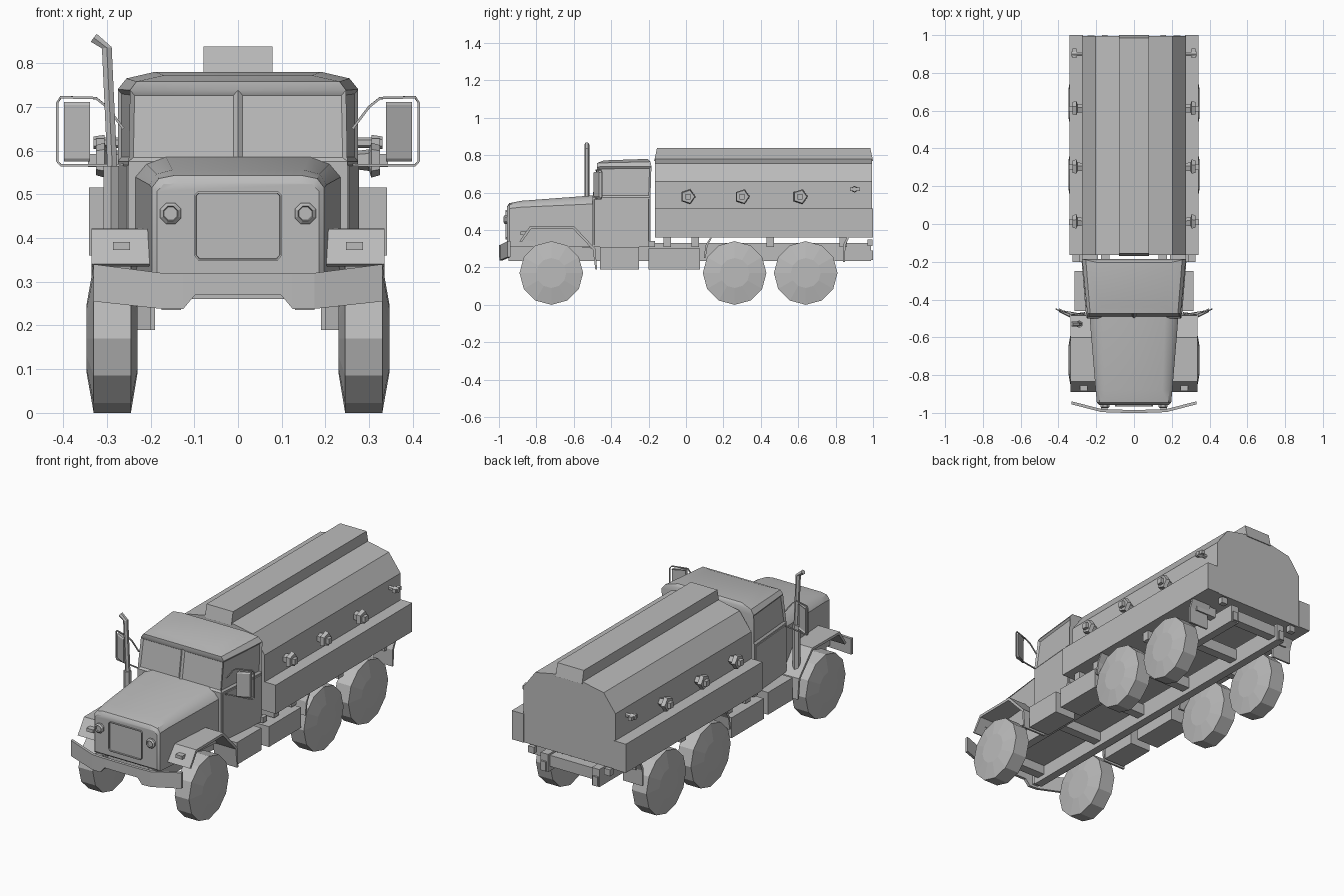
import bpy, bmesh, math
from mathutils import Vector, Matrix

if "Cube" in bpy.data.objects:
    bpy.data.objects.remove(bpy.data.objects["Cube"], do_unlink=True)

grey = bpy.data.materials.new("plain_grey")
grey.use_nodes = True
GREY = (0.5, 0.5, 0.5, 1)
grey.diffuse_color = GREY
grey.node_tree.nodes["Principled BSDF"].inputs["Base Color"].default_value = GREY


def finish(name, bm, mirror=False, smooth=False):
    bmesh.ops.recalc_face_normals(bm, faces=bm.faces)
    me = bpy.data.meshes.new(name)
    bm.to_mesh(me)
    bm.free()
    me.materials.append(grey)
    ob = bpy.data.objects.new(name, me)
    bpy.context.scene.collection.objects.link(ob)
    if mirror:
        m = ob.modifiers.new("Mirror", 'MIRROR')
        m.use_mirror_merge = False
    if smooth:
        bpy.ops.object.select_all(action='DESELECT')
        ob.select_set(True)
        bpy.context.view_layer.objects.active = ob
        bpy.ops.object.shade_smooth_by_angle(angle=math.radians(35))
    return ob


def loft_bm(rings):
    """Skin closed rings of equal length and cap both ends."""
    bm = bmesh.new()
    vs = [[bm.verts.new(p) for p in r] for r in rings]
    n = len(rings[0])
    for a, b in zip(vs, vs[1:]):
        for i in range(n):
            j = (i + 1) % n
            bm.faces.new((a[i], a[j], b[j], b[i]))
    bm.faces.new(vs[0])
    bm.faces.new(vs[-1])
    return bm


def box(name, lo, hi, mirror=False):
    rings = [[(lo[0], lo[1], z), (hi[0], lo[1], z), (hi[0], hi[1], z), (lo[0], hi[1], z)]
             for z in (lo[2], hi[2])]
    return finish(name, loft_bm(rings), mirror)


def side_prism(name, pts, x0, x1, mirror=True):
    """Extrude a (y, z) outline across x."""
    return finish(name, loft_bm([[(x, y, z) for y, z in pts] for x in (x0, x1)]), mirror)


def both(half):
    """Complete a half outline of (x, z) points."""
    return half + [(-x, z) for x, z in reversed(half)]


def lathe_x(name, profile, y, z, sides, mirror=True, turn=0.0):
    """Stack polygonal rings of (x, radius) along x."""
    ang = [turn + 2 * math.pi * i / sides for i in range(sides)]
    rings = [[(x, y + r * math.sin(a), z + r * math.cos(a)) for a in ang] for x, r in profile]
    return finish(name, loft_bm(rings), mirror)


def tube(name, pts, radius, sides=4, mirror=False):
    """Polygonal pipe along a path, with mitred corners."""
    P = [Vector(p) for p in pts]
    rings = []
    for i, p in enumerate(P):
        d = (P[min(i + 1, len(P) - 1)] - P[max(i - 1, 0)]).normalized()
        u = d.cross(Vector((0, 1, 0))).normalized()
        v = d.cross(u)
        rings.append([p + radius * (u * math.cos(a) + v * math.sin(a)) for a in
                      [math.pi / sides + 2 * math.pi * k / sides for k in range(sides)]])
    return finish(name, loft_bm(rings), mirror)


# Wheels
for label, y in (("front", -0.72), ("middle", 0.26), ("rear", 0.64)):
    lathe_x(label + "_wheels", [(0.23, 0.08), (0.245, 0.17), (0.33, 0.17), (0.346, 0.08)], y, 0.17, 12)

# Chassis
box("frame_rails", (0.13, -0.95, 0.235), (0.175, 0.99, 0.33), True)
for i, y in enumerate((-0.9, -0.45, -0.1, 0.26, 0.64, 0.95)):
    box(f"crossmember_{i}", (-0.13, y - 0.025, 0.26), (0.13, y + 0.025, 0.32))
for i, y in enumerate((-0.1, 0.05, 0.45, 0.84)):
    box(f"tank_bearer_{i}", (0.17, y - 0.02, 0.31), (0.3, y + 0.02, 0.365), True)
box("fuel_tanks", (0.19, -0.2, 0.19), (0.325, 0.075, 0.3), True)
box("step_boxes", (0.19, -0.46, 0.19), (0.315, -0.25, 0.31), True)

# Tank body, roof walkway and side lockers
section = both([(0.08, 0.78), (0.205, 0.755), (0.275, 0.66), (0.275, 0.36)])
finish("tank_body", loft_bm([[(x, y, z) for x, z in section] for y in (-0.165, 0.995)]))
side_prism("roof_walkway", [(-0.17, 0.77), (-0.155, 0.838), (0.985, 0.838), (1, 0.77)], -0.079, 0.079, False)
box("side_lockers", (0.27, -0.165, 0.36), (0.341, 1, 0.515), True)

# Valves on the tank sides
for i, y in enumerate((0.01, 0.3, 0.61)):
    lathe_x(f"valve_cap_{i}", [(0.27, 0.022), (0.3, 0.026), (0.305, 0.042), (0.325, 0.036)], y, 0.578, 5,
            turn=math.pi / 2)
    box(f"valve_stem_{i}", (0.315, y - 0.014, 0.562), (0.343, y + 0.014, 0.592), True)
lathe_x("rear_valve", [(0.27, 0.012), (0.305, 0.012), (0.305, 0.018), (0.33, 0.014)], 0.9, 0.618, 6)
box("rear_valve_spout", (0.305, 0.878, 0.608), (0.325, 0.93, 0.628), True)

# Mud flaps and tail lights
side_prism("middle_mud_flaps", [(0.13, 0.36), (0.105, 0.32), (0.095, 0.25), (0.105, 0.25), (0.115, 0.315), (0.14, 0.36)],
           0.22, 0.335)
side_prism("rear_mud_flaps", [(0.86, 0.36), (0.84, 0.32), (0.84, 0.23), (0.85, 0.23), (0.852, 0.315), (0.872, 0.36)],
           0.22, 0.335)
box("tail_lights", (0.21, 0.97, 0.315), (0.245, 0.998, 0.35), True)
box("rear_hooks", (0.14, 0.95, 0.24), (0.17, 1, 0.29), True)


# Cab: rings of front (y, half width, z) and back (y, half width, z)
def cab_ring(f, b):
    return [(-f[1], f[0], f[2]), (f[1], f[0], f[2]), (b[1], b[0], b[2]), (-b[1], b[0], b[2])]


bm = loft_bm([
    cab_ring((-0.5, 0.25, 0.31), (-0.19, 0.275, 0.31)),
    cab_ring((-0.5, 0.25, 0.575), (-0.19, 0.275, 0.575)),
    cab_ring((-0.475, 0.247, 0.738), (-0.185, 0.275, 0.74)),
    cab_ring((-0.475, 0.232, 0.758), (-0.19, 0.255, 0.765)),
    cab_ring((-0.44, 0.17, 0.772), (-0.205, 0.19, 0.78)),
])
bmesh.ops.recalc_face_normals(bm, faces=bm.faces)
front = [f for f in bm.faces if f.normal.y < -0.9 and 0.6 < f.calc_center_median().z < 0.72]
edges = {e for f in front for e in f.edges}
bmesh.ops.bisect_plane(bm, geom=front + list(edges) + list({v for f in front for v in f.verts}),
                       plane_co=(0, 0, 0), plane_no=(1, 0, 0))
bmesh.ops.recalc_face_normals(bm, faces=bm.faces)
panes = [f for f in bm.faces if 0.6 < f.calc_center_median().z < 0.72 and f.normal.y < 0.5]
bmesh.ops.inset_individual(bm, faces=panes, thickness=0.015, depth=-0.008)
doors = [f for f in bm.faces if f.calc_center_median().z < 0.5 and abs(f.normal.x) > 0.9]
bmesh.ops.inset_individual(bm, faces=doors, thickness=0.012, depth=0)
bmesh.ops.inset_individual(bm, faces=doors, thickness=0.002, depth=0.003)
finish("cab", bm, smooth=True)
box("cab_rear_mounts", (0.27, -0.2, 0.31), (0.29, -0.165, 0.34), True)


# Hood: (y, top half width, top z, side half width, shoulder z, bottom z)
def hood_ring(y, tx, tz, sx, sz, bz):
    return [(x, y, z) for x, z in both([(tx, tz), ((tx + sx) / 2 + 0.01, (tz + sz) / 2 + 0.007), (sx, sz), (sx, bz)])]


finish("hood", loft_bm([
    hood_ring(-0.48, 0.165, 0.586, 0.236, 0.54, 0.31),
    hood_ring(-0.88, 0.15, 0.556, 0.203, 0.522, 0.31),
    hood_ring(-0.945, 0.145, 0.543, 0.197, 0.515, 0.31),
    hood_ring(-0.957, 0.135, 0.525, 0.185, 0.507, 0.32),
]), smooth=True)

# Grille panel with a recessed centre
outline = [(0.092, 0.506), (0.1, 0.498), (0.1, 0.36), (0.09, 0.348)]
bm = loft_bm([[(x, y, z) for x, z in both(outline)] for y in (-0.95, -0.965)])
bmesh.ops.recalc_face_normals(bm, faces=bm.faces)
face = [f for f in bm.faces if f.normal.y < -0.9]
bmesh.ops.inset_individual(bm, faces=face, thickness=0.004, depth=0)
bmesh.ops.inset_individual(bm, faces=face, thickness=0.001, depth=-0.007)
finish("grille", bm)

# Headlights
bm = loft_bm([[(0.154 + r * math.cos(a), y, 0.456 + r * math.sin(a))
               for a in [math.pi / 8 + k * math.pi / 4 for k in range(8)]]
              for y, r in ((-0.95, 0.026), (-0.968, 0.026), (-0.975, 0.018), (-0.968, 0.016))])
finish("headlights", bm, True)

# Front fenders with marker lights
side_prism("front_fenders", [(-0.89, 0.34), (-0.835, 0.42), (-0.6, 0.422), (-0.485, 0.3), (-0.475, 0.19),
                             (-0.485, 0.19), (-0.498, 0.295), (-0.606, 0.408), (-0.828, 0.406), (-0.878, 0.335)],
           0.2, 0.335)
side_prism("fender_inner_panels", [(-0.87, 0.345), (-0.83, 0.415), (-0.6, 0.415), (-0.49, 0.3)], 0.19, 0.21)
box("marker_lights", (0.247, -0.885, 0.373), (0.286, -0.85, 0.391), True)

# Bumper, swept back toward its ends
rings = []
for x, y, lo, hi in ((0.33, -0.945, 0.255, 0.34), (0.175, -0.985, 0.238, 0.32), (0.125, -0.988, 0.238, 0.32),
                     (0.098, -0.989, 0.27, 0.32), (0, -0.99, 0.27, 0.32)):
    rings.append([(x, y - 0.01, lo), (x, y + 0.006, lo), (x, y + 0.006, hi), (x, y - 0.01, hi)])
finish("bumper", loft_bm(rings), True)
box("bumper_brackets", (0.14, -0.985, 0.25), (0.175, -0.93, 0.31), True)

# Exhaust stack on the right
tube("exhaust_muffler", [(-0.29, -0.53, 0.31), (-0.29, -0.53, 0.565)], 0.02, 6)
tube("exhaust_pipe", [(-0.287, -0.53, 0.55), (-0.3, -0.53, 0.835), (-0.33, -0.53, 0.858)], 0.013, 6)

# Mirrors on bent wire frames
bm = loft_bm([[(0.338, y, z), (0.398, y + 0.03, z), (0.398, y + 0.045, z), (0.338, y + 0.015, z)]
              for y, z in ((-0.49, 0.575), (-0.495, 0.582), (-0.495, 0.704), (-0.49, 0.711))])
finish("mirrors", bm, True)
tube("mirror_frames", [(0.262, -0.47, 0.65), (0.3, -0.475, 0.7), (0.325, -0.48, 0.72), (0.405, -0.455, 0.722),
                       (0.413, -0.45, 0.71), (0.413, -0.45, 0.575), (0.405, -0.455, 0.566),
                       (0.262, -0.48, 0.567)], 0.004, 4, True)
